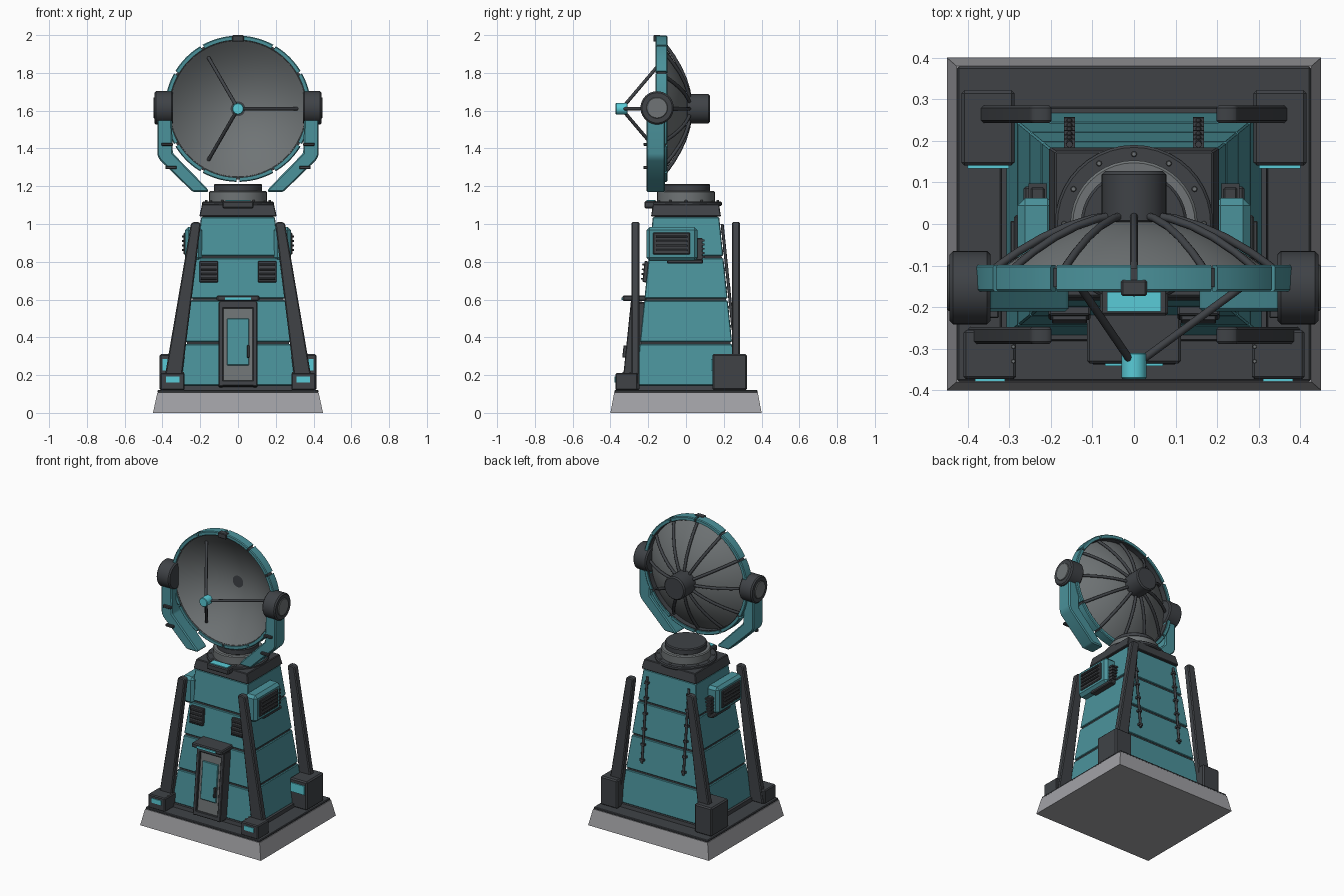
import bpy, bmesh
from math import sin, cos, pi, radians, atan
from mathutils import Matrix, Vector

if "Cube" in bpy.data.objects:
    bpy.data.objects.remove(bpy.data.objects["Cube"])


def mat(name, r, g, b):
    m = bpy.data.materials.new(name)
    m.diffuse_color = (r, g, b, 1)
    m.use_nodes = True
    m.node_tree.nodes["Principled BSDF"].inputs["Base Color"].default_value = m.diffuse_color
    return m


TEAL = mat("teal_paint", 0.07, 0.29, 0.33)
DARK = mat("dark_metal", 0.05, 0.055, 0.062)
GREY = mat("mid_grey", 0.16, 0.175, 0.18)
LIGHT = mat("concrete", 0.36, 0.36, 0.38)
CYAN = mat("cyan_light", 0.1, 0.6, 0.68)


def finish(name, bm, m, bevel=0.0):
    bmesh.ops.recalc_face_normals(bm, faces=bm.faces)
    if bevel:
        bmesh.ops.bevel(bm, geom=bm.edges[:], offset=bevel, segments=1, affect='EDGES')
    me = bpy.data.meshes.new(name)
    bm.to_mesh(me)
    bm.free()
    ob = bpy.data.objects.new(name, me)
    bpy.context.collection.objects.link(ob)
    me.materials.append(m)
    return ob


def box(name, c, size, m, bevel=0.0, rx=0.0):
    bm = bmesh.new()
    bmesh.ops.create_cube(bm, size=1, matrix=Matrix.Diagonal((*size, 1)))
    ob = finish(name, bm, m, bevel)
    ob.location, ob.rotation_euler = c, (rx, 0, 0)
    return ob


def span(name, x, y, z, m, bevel=0.0):
    """Box given by its extents on each axis."""
    return box(name, [(a + b) / 2 for a, b in (x, y, z)], [abs(b - a) for a, b in (x, y, z)], m, bevel)


def frustum(name, z0, h0, z1, h1, m, bevel=0.0):
    bm = bmesh.new()
    rings = [[bm.verts.new((sx * h[0], sy * h[1], z)) for sx, sy in ((-1, -1), (1, -1), (1, 1), (-1, 1))]
             for z, h in ((z0, h0), (z1, h1))]
    bm.faces.new(rings[0])
    bm.faces.new(rings[1])
    for i in range(4):
        j = (i + 1) % 4
        bm.faces.new((rings[0][i], rings[0][j], rings[1][j], rings[1][i]))
    return finish(name, bm, m, bevel)


def prism(name, pts, y0, y1, m, bevel=0.0):
    """XZ outline extruded along y."""
    bm = bmesh.new()
    f = bm.faces.new([bm.verts.new((x, y0, z)) for x, z in pts])
    ext = bmesh.ops.extrude_face_region(bm, geom=[f])['geom']
    bmesh.ops.translate(bm, vec=(0, y1 - y0, 0), verts=[v for v in ext if isinstance(v, bmesh.types.BMVert)])
    return finish(name, bm, m, bevel)


def lathe(name, prof, m, c=(0, 0, 0), axis='Z', a0=0.0, a1=2 * pi, n=48):
    """Closed (radius, height) profile turned about an axis; partial arcs are capped."""
    bm = bmesh.new()
    full = a1 - a0 > 6.28
    rings = []
    for k in range(n if full else n + 1):
        a = a0 + (a1 - a0) * k / n
        ring = []
        for r, h in prof:
            u, v = r * cos(a), r * sin(a)
            p = {'Z': (u, v, h), 'Y': (u, h, v), 'X': (h, u, v)}[axis]
            ring.append(bm.verts.new(Vector(p) + Vector(c)))
        rings.append(ring)
    L = len(prof)
    for k in range(n):
        A, B = rings[k], rings[(k + 1) % len(rings)]
        for i in range(L):
            j = (i + 1) % L
            bm.faces.new((A[i], A[j], B[j], B[i]))
    if not full:
        bm.faces.new(rings[0])
        bm.faces.new(rings[-1])
    bmesh.ops.remove_doubles(bm, verts=bm.verts, dist=1e-5)
    return finish(name, bm, m)


def cyl(name, r, h0, h1, m, c=(0, 0, 0), axis='Z', ch=0.006, n=32):
    return lathe(name, [(0, h0), (r - ch, h0), (r, h0 + ch), (r, h1 - ch), (r - ch, h1), (0, h1)], m, c, axis, n=n)


def tubes(name, paths, r, m):
    cu = bpy.data.curves.new(name, 'CURVE')
    cu.dimensions, cu.bevel_depth, cu.bevel_resolution, cu.use_fill_caps = '3D', r, 2, True
    for path in paths:
        s = cu.splines.new('POLY')
        s.points.add(len(path) - 1)
        for p, q in zip(s.points, path):
            p.co = (*q, 1)
    ob = bpy.data.objects.new(name, cu)
    bpy.context.collection.objects.link(ob)
    cu.materials.append(m)


# tower wall half-sizes by height
hx = lambda z: 0.31 - 0.125 * (z - 0.12)
hy = lambda z: 0.27 - 0.103 * (z - 0.12)
TILT = atan(0.103)


def wall_box(name, x, z, size, out, m, bevel=0.0, side=-1):
    """Box lying on the sloped front (-1) or back (+1) wall."""
    return box(name, (x, side * (hy(z) + out), z), size, m, bevel, side * TILT)


# base and tower
frustum("base_slab", 0, (0.45, 0.40), 0.108, (0.427, 0.38), LIGHT)
span("base_plate", (-0.425, 0.425), (-0.378, 0.378), (0.106, 0.122), DARK, 0.004)
frustum("tower_skirt", 0.12, (0.322, 0.282), 0.145, (0.318, 0.278), DARK)
frustum("tower_core", 0.12, (hx(.12) - .008, hy(.12) - .008), 1.05, (hx(1.05) - .008, hy(1.05) - .008), DARK)
levels = [0.14, 0.37, 0.60, 0.825, 1.042]
for i in range(4):
    a, b = levels[i] + 0.006, levels[i + 1] - 0.006
    frustum(f"tower_panel_{i}", a, (hx(a), hy(a)), b, (hx(b), hy(b)), TEAL, 0.004)
frustum("tower_cap", 1.04, (0.205, 0.185), 1.105, (0.19, 0.175), DARK, 0.004)

# turntable with bolt ring
cyl("turntable_flange", 0.19, 1.095, 1.12, DARK, n=40)
cyl("turntable_drum", 0.153, 1.11, 1.175, GREY, n=40)
cyl("turntable_top", 0.128, 1.17, 1.212, DARK, n=40)
for k in range(12):
    a = k * pi / 6
    cyl(f"flange_bolt_{k}", 0.007, 1.115, 1.127, GREY, (0.168 * cos(a), 0.168 * sin(a), 0), ch=0.002, n=8)
span("cap_lamp_housing", (-0.082, 0.082), (-0.22, -0.15), (1.083, 1.121), DARK, 0.006)
span("cap_lamp", (-0.065, 0.065), (-0.21, -0.163), (1.115, 1.126), CYAN)

# door
for s in (-1, 1):
    wall_box(f"door_jamb_{s}", s * 0.09, 0.36, (0.024, 0.09, 0.45), 0.025, DARK, 0.004)
wall_box("door_sill", 0, 0.153, (0.2, 0.09, 0.03), 0.025, DARK, 0.004)
wall_box("door_lintel", 0, 0.57, (0.2, 0.09, 0.04), 0.025, DARK, 0.004)
wall_box("door_panel", 0, 0.36, (0.16, 0.07, 0.40), 0.022, GREY, 0.004)
wall_box("door_inset", 0, 0.375, (0.118, 0.02, 0.25), 0.055, TEAL, 0.004)
wall_box("door_handle", 0.055, 0.325, (0.014, 0.022, 0.065), 0.074, DARK, 0.003)
span("door_canopy", (-0.113, 0.113), (-0.335, -0.21), (0.592, 0.622), DARK, 0.006)
span("door_lamp", (-0.07, 0.07), (-0.341, -0.33), (0.597, 0.611), CYAN)

for s in (-1, 1):
    side = "left" if s < 0 else "right"
    # front louvre vents
    wall_box(f"vent_frame_{side}", s * 0.155, 0.747, (0.1, 0.03, 0.112), 0.005, DARK, 0.004)
    for k in range(4):
        wall_box(f"vent_slat_{side}_{k}", s * 0.155, 0.71 + k * 0.025, (0.084, 0.016, 0.01), 0.022, DARK, 0.002)
    # leaning corner legs
    leg = [(s * 0.40, 0.12), (s * 0.305, 0.12), (s * 0.197, 1.0), (s * 0.205, 1.01), (s * 0.24, 1.01), (s * 0.25, 1.0)]
    prism(f"front_leg_{side}", leg, -0.288, -0.247, DARK, 0.006)
    prism(f"back_leg_{side}", leg, 0.243, 0.285, DARK, 0.006)
    # leg feet with lamps
    span(f"front_foot_{side}", (s * 0.41, s * 0.283), (-0.373, -0.255), (0.12, 0.212), DARK, 0.006)
    span(f"front_foot_lamp_{side}", (s * 0.382, s * 0.31), (-0.378, -0.37), (0.162, 0.192), CYAN)
    span(f"back_box_{side}", (s * 0.415, s * 0.287), (0.14, 0.322), (0.12, 0.312), DARK, 0.008)
    span(f"back_box_lamp_{side}", (s * 0.40, s * 0.30), (0.133, 0.145), (0.225, 0.285), CYAN)
    for k in range(2):
        cyl(f"foot_bolt_{side}_{k}", 0.005, 0.21, 0.217, GREY, (s * 0.29, -0.295 - k * 0.035, 0), ch=0.001, n=8)
    # side equipment housing
    span(f"side_housing_{side}", (s * 0.19, s * 0.28), (-0.21, 0.062), (0.805, 0.985), TEAL, 0.018)
    span(f"side_grille_{side}", (s * 0.27, s * 0.288), (-0.175, 0.022), (0.838, 0.955), DARK, 0.005)
    for k in range(4):
        span(f"grille_slat_{side}_{k}", (s * 0.285, s * 0.297), (-0.16, 0.007), (0.856 + k * 0.024, 0.867 + k * 0.024), DARK, 0.002)
    span(f"housing_bracket_{side}", (s * 0.2, s * 0.265), (-0.1, 0.09), (0.79, 0.812), DARK, 0.005)
    span(f"housing_conduit_{side}", (s * 0.215, s * 0.248), (0.055, 0.088), (0.8, 0.925), DARK, 0.004)
    for k in range(5):
        span(f"conduit_fin_{side}_{k}", (s * 0.21, s * 0.253), (0.06, 0.097), (0.82 + k * 0.022, 0.83 + k * 0.022), DARK)
    # rear cable run with clamps
    tubes(f"rear_cable_{side}", [[(s * 0.155, hy(z) + 0.012, z) for z in (0.44, 1.0)]], 0.008, DARK)
    for k in range(6):
        wall_box(f"cable_clamp_{side}_{k}", s * 0.155, 0.46 + k * 0.1, (0.026, 0.022, 0.014), 0.01, DARK, side=1)
    # yoke arm with tabs
    prism(f"yoke_arm_{side}", [(s * x, z) for x, z in ((0.427, 1.6), (0.427, 1.365), (0.415, 1.34), (0.24, 1.17),
          (0.155, 1.17), (0.16, 1.185), (0.345, 1.375), (0.352, 1.6))], -0.21, -0.11, TEAL, 0.007)
    for x, z in ((0.375, 1.422), (0.355, 1.299)):
        box(f"arm_tab_{side}_{z}", (s * x, -0.215, z), (0.06, 0.022, 0.016), DARK, 0.003)
    # pivot drum
    lo, hi = sorted((s * 0.345, s * 0.443))
    cyl(f"pivot_drum_{side}", 0.088, lo, hi, DARK, (0, -0.153, 1.615), 'X', 0.008, 40)
    lo, hi = sorted((s * 0.43, s * 0.448))
    cyl(f"pivot_cap_{side}", 0.056, lo, hi, GREY, (0, -0.153, 1.615), 'X', 0.003, 32)

# dish shell
C = (0, 0, 1.61)
bowl = lambda r: 0.012 - 0.157 * (r / 0.365) ** 2
steps = [0.365 * k / 12 for k in range(13)]
lathe("dish_shell", [(r, bowl(r)) for r in steps] + [(r, bowl(r) - 0.01) for r in reversed(steps)], GREY, C, 'Y', n=64)
# segmented rim over a dark backing ring
lathe("rim_backing", [(0.36, -0.152), (0.375, -0.152), (0.375, -0.106), (0.36, -0.106)], DARK, C, 'Y', n=72)
for k in range(12):
    a = radians(30 * k)
    lathe(f"rim_segment_{k}", [(0.364, -0.162), (0.382, -0.162), (0.387, -0.157), (0.387, -0.103), (0.382, -0.098), (0.364, -0.098)],
          TEAL, C, 'Y', a + 0.02, a + pi / 6 - 0.02, 6)
span("rim_clip", (-0.031, 0.031), (-0.173, -0.135), (1.965, 2.0), DARK, 0.004)
# back ribs and hub
ribs = []
for k in range(12):
    a = radians(30 * k)
    ribs.append([(r * cos(a), bowl(r) + 0.013, 1.61 + r * sin(a)) for r in (0.04, 0.1, 0.16, 0.22, 0.28, 0.32, 0.362)])
tubes("dish_ribs", ribs, 0.0095, DARK)
cyl("dish_hub", 0.078, 0.0, 0.127, DARK, C, 'Y', 0.008, 32)
# feed and tripod
tubes("feed_struts", [[(r * cos(a), y, 1.61 + r * sin(a)) for r, y in ((0.015, -0.33), (0.315, -0.11))]
                      for a in (0, 2 * pi / 3, 4 * pi / 3)], 0.0095, DARK)
cyl("feed_horn", 0.03, -0.372, -0.31, CYAN, C, 'Y', 0.003, 24)

# smooth the round parts, keep edges sharp
bpy.ops.object.select_all(action='DESELECT')
for ob in bpy.data.objects:
    if ob.type == 'MESH':
        ob.select_set(True)
        bpy.context.view_layer.objects.active = ob
bpy.ops.object.shade_smooth_by_angle(angle=radians(30))
